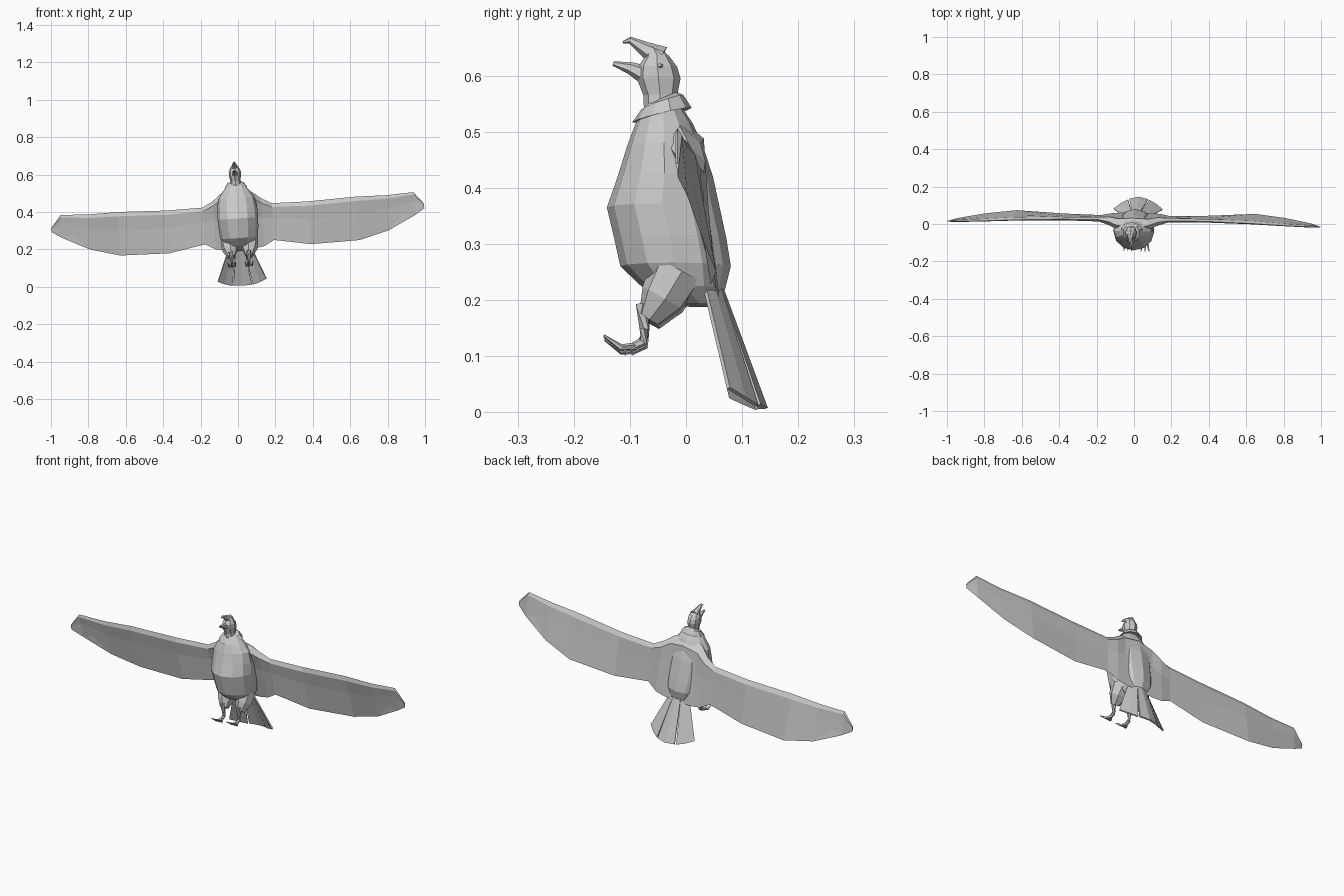
import bpy, bmesh, math
from mathutils import Matrix, Vector

cube = bpy.data.objects.get("Cube")
if cube:
    bpy.data.objects.remove(cube, do_unlink=True)

grey = bpy.data.materials.new("plain_grey")
grey.use_nodes = True
GREY = (0.6, 0.6, 0.6, 1)
grey.diffuse_color = GREY
grey.node_tree.nodes["Principled BSDF"].inputs["Base Color"].default_value = GREY

# The whole bird banks slightly around its middle
PIVOT = Matrix.Translation((0, 0, 0.36))
BANK = (PIVOT @ Matrix.Rotation(math.radians(-0.9), 4, 'Z')
        @ Matrix.Rotation(math.radians(-3.7), 4, 'Y') @ PIVOT.inverted())


def loft(name, rings, mirror=False, closed=True, solid=0):
    """Skin a row of rings (or open strips) and add it as a flat-shaded part."""
    bm = bmesh.new()
    rows = [[bm.verts.new(p) for p in ring] for ring in rings]
    n = len(rows[0])
    for a, b in zip(rows, rows[1:]):
        for i in range(n if closed else n - 1):
            j = (i + 1) % n
            bm.faces.new((a[i], a[j], b[j], b[i]))
    if closed:
        bm.faces.new(rows[0])
        bm.faces.new(rows[-1])
    bmesh.ops.recalc_face_normals(bm, faces=bm.faces)
    mesh = bpy.data.meshes.new(name)
    bm.to_mesh(mesh)
    bm.free()
    mesh.materials.append(grey)
    obj = bpy.data.objects.new(name, mesh)
    bpy.context.collection.objects.link(obj)
    obj.matrix_world = BANK
    if mirror:
        obj.modifiers.new("mirror", 'MIRROR')
    if solid:
        mod = obj.modifiers.new("thickness", 'SOLIDIFY')
        mod.thickness = solid
        mod.offset = 0
    return obj


def stack(name, levels, sides=10, slope=0):
    """Upright form from levels of (z, front y, back y, half width)."""
    rings = []
    for z, front, back, width in levels:
        ring = []
        for i in range(sides):
            a = 2 * math.pi * i / sides
            ring.append((width * math.sin(a),
                         (front + back) / 2 + (back - front) / 2 * math.cos(a),
                         z + slope * math.cos(a)))
        rings.append(ring)
    return loft(name, rings)


def tube(name, path, radii, sides=6, mirror=True):
    """Tapered limb along a path."""
    pts = [Vector(p) for p in path]
    rings = []
    for i, p in enumerate(pts):
        d = pts[min(i + 1, len(pts) - 1)] - pts[max(i - 1, 0)]
        q = d.to_track_quat('Z', 'X')
        rings.append([p + q @ Vector((radii[i] * math.cos(2 * math.pi * k / sides),
                                      radii[i] * math.sin(2 * math.pi * k / sides), 0))
                      for k in range(sides)])
    return loft(name, rings, mirror)


# Body, deepest at the belly, flat across the back
stack("body", [
    (0.19, -0.01, 0.06, 0.045), (0.22, -0.075, 0.07, 0.08),
    (0.26, -0.117, 0.08, 0.1), (0.31, -0.128, 0.072, 0.106),
    (0.365, -0.141, 0.06, 0.109), (0.42, -0.122, 0.048, 0.107),
    (0.475, -0.105, 0.03, 0.098), (0.515, -0.09, 0.012, 0.07),
    (0.55, -0.07, -0.012, 0.04)], sides=12)

# Neck and head
stack("head", [
    (0.53, -0.075, -0.015, 0.028), (0.565, -0.076, -0.016, 0.027),
    (0.595, -0.088, -0.01, 0.032), (0.616, -0.086, -0.016, 0.032),
    (0.635, -0.073, -0.03, 0.025), (0.652, -0.07, -0.048, 0.012)], sides=8)

# Ruff around the neck, higher at the back
stack("neck_ruff", [
    (0.558, -0.07, -0.016, 0.03), (0.553, -0.08, -0.005, 0.045),
    (0.53, -0.096, 0.01, 0.062), (0.532, -0.08, -0.005, 0.045)], slope=0.013)

# Open beak
tube("upper_beak", [(0, -0.045, 0.632), (0, -0.075, 0.649), (0, -0.1, 0.664),
                    (0, -0.113, 0.66)], (0.022, 0.013, 0.006, 0.002), mirror=False)
tube("lower_beak", [(0, -0.07, 0.6), (0, -0.1, 0.614), (0, -0.13, 0.622)],
     (0.018, 0.011, 0.004), mirror=False)
tube("eyes", [(0.025, -0.045, 0.615), (0.032, -0.047, 0.617)], (0.006, 0.003))

# Wings: stations of x, leading z and y, trailing z and y, half thickness
STATIONS = [
    (0.0, 0.52, -0.005, 0.2, 0.06, 0.03), (0.08, 0.505, -0.01, 0.2, 0.06, 0.03),
    (0.13, 0.465, 0.01, 0.208, 0.056, 0.022), (0.185, 0.435, 0.02, 0.238, 0.045, 0.012),
    (0.38, 0.432, 0.02, 0.203, 0.05, 0.009), (0.64, 0.441, 0.012, 0.208, 0.064, 0.009),
    (0.8, 0.438, 0.004, 0.25, 0.045, 0.007), (0.945, 0.445, 0, 0.322, 0.018, 0.006),
    (0.998, 0.38, 0, 0.355, 0.001, 0.003)]


def wing_section(x, zl, yl, zt, yt, t):
    lead, trail = Vector((x, yl, zl)), Vector((x, yt, zt))
    out = Vector((0, t, 0))
    fore, mid = lead.lerp(trail, 0.1), lead.lerp(trail, 0.4)
    return [lead, fore + out, mid + out * 0.6, trail, mid - out * 0.4, fore - out]


wings = loft("wings", [wing_section(*s) for s in STATIONS], mirror=True)

# Tail fan: three feather panels, bowed backwards, with narrow slits between
loft("tail_centre", [
    [(0, 0.062, 0.225), (0, 0.143, 0.006)],
    [(0.02, 0.058, 0.225), (0.05, 0.131, 0.009)]], True, False, 0.007)
loft("tail_sides", [
    [(0.02, 0.058, 0.225), (0.056, 0.127, 0.008)],
    [(0.038, 0.048, 0.222), (0.095, 0.106, 0.019)],
    [(0.055, 0.034, 0.22), (0.13, 0.078, 0.034)]], True, False, 0.007)

# Legs
tube("thighs", [(0.052, -0.015, 0.25), (0.052, -0.04, 0.2), (0.048, -0.064, 0.163)],
     (0.05, 0.042, 0.022), sides=7)
tube("shins", [(0.047, -0.076, 0.19), (0.046, -0.074, 0.145), (0.046, -0.076, 0.122),
               (0.046, -0.1, 0.11)], (0.014, 0.009, 0.009, 0.007))
for label, spread in (("inner", -0.022), ("middle", 0), ("outer", 0.022)):
    tube(label + "_toes", [(0.046, -0.09, 0.114), (0.046 + spread * 0.7, -0.115, 0.111),
                           (0.046 + spread, -0.145, 0.132)],
         (0.007, 0.006, 0.002), sides=5)
tube("hind_toes", [(0.046, -0.085, 0.118), (0.046, -0.11, 0.105)], (0.006, 0.002), sides=5)
